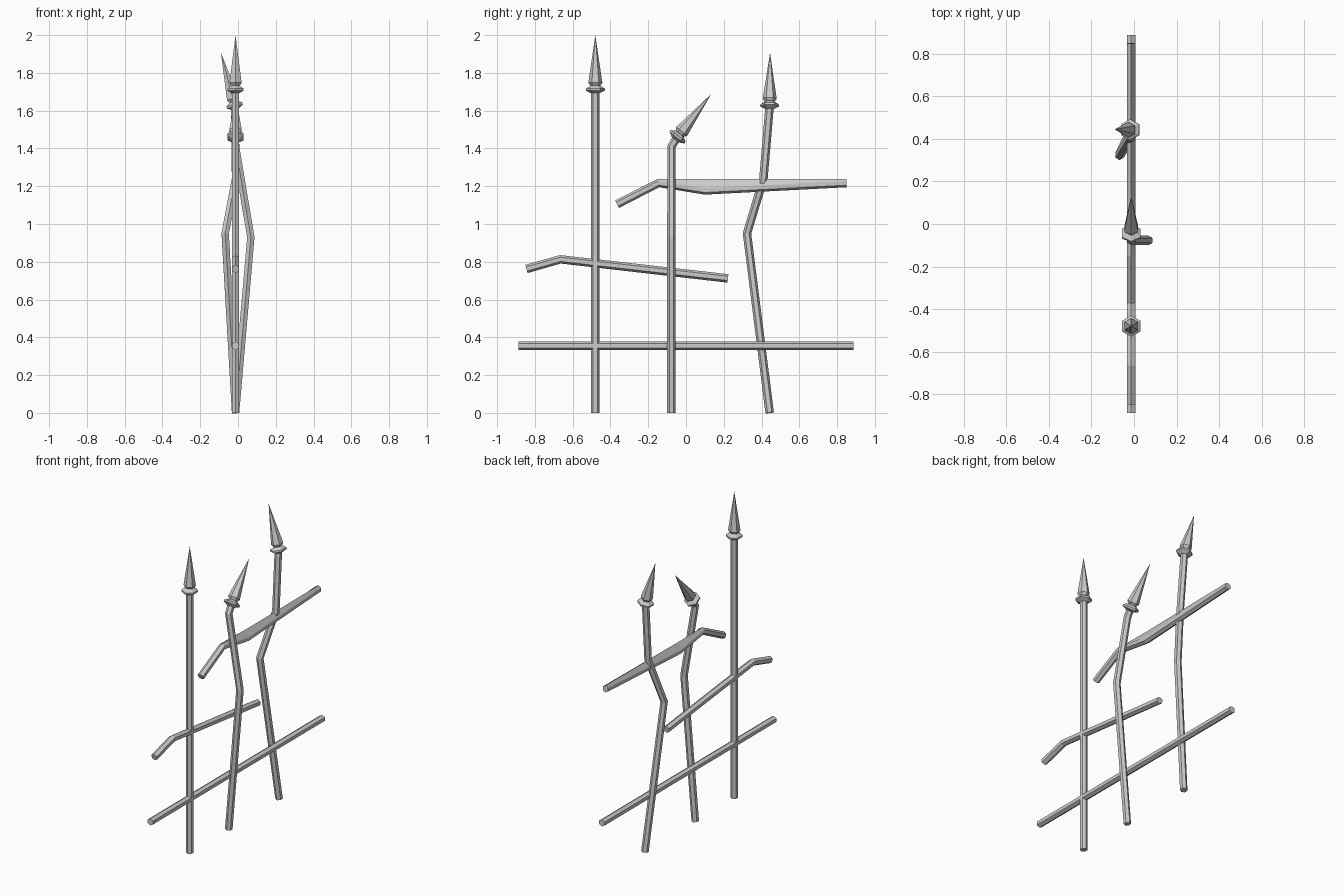
import bpy, bmesh, math
from mathutils import Vector

if "Cube" in bpy.data.objects:
    bpy.data.objects.remove(bpy.data.objects["Cube"])

X0 = -0.013   # fence plane
R = 0.0225    # bar radius


def sweep(name, points, radii, ref, raised=None):
    """Hexagonal tube through points; ref is the direction of the first corner."""
    pts = [Vector(p) for p in points]
    bm = bmesh.new()
    rings = []
    for i, p in enumerate(pts):
        d_in = (p - pts[max(i - 1, 0)]).normalized()
        d_out = (pts[min(i + 1, len(pts) - 1)] - p).normalized()
        t = (d_in + d_out).normalized()
        a = (ref - t * ref.dot(t)).normalized()
        b = t.cross(a)
        ring = []
        for k in range(6):
            ang = k * math.pi / 3
            ring.append(bm.verts.new(p + radii[i] * (a * math.cos(ang) + b * math.sin(ang))))
        rings.append(ring)
    for r0, r1 in zip(rings, rings[1:]):
        for k in range(6):
            n = (k + 1) % 6
            bm.faces.new((r0[k], r0[n], r1[n], r1[k]))
    bm.faces.new(rings[0][::-1])
    bm.faces.new(rings[-1])
    if raised:
        index, z = raised
        rings[index][0].co.z = z
        rings[index][0].co.y = pts[index].y
    bmesh.ops.remove_doubles(bm, verts=bm.verts, dist=0.0001)
    bmesh.ops.recalc_face_normals(bm, faces=bm.faces)
    mesh = bpy.data.meshes.new(name)
    bm.to_mesh(mesh)
    bm.free()
    obj = bpy.data.objects.new(name, mesh)
    bpy.context.collection.objects.link(obj)


# finial profile: radius, distance from the collar centre
FINIAL = [(0.022, -0.02), (0.05, -0.006), (0.05, 0.005), (0.026, 0.02), (0.037, 0.036), (0, 0.288)]


def post(name, path, tip):
    """Bent post ending in a collar and spearhead pointing at tip."""
    Y = Vector((0, 1, 0))
    sweep(name, path, [R] * len(path), Y)
    base = Vector(path[-1])
    d = (Vector(tip) - base).normalized()
    sweep(name + "_spearhead", [base + d * h for r, h in FINIAL], [r for r, h in FINIAL], Y)


def rail(name, yz, raised=None):
    sweep(name, [(X0, y, z) for y, z in yz], [R] * len(yz), Vector((0, 0, 1)), raised)


# posts
post("straight_post", [(X0, -0.48, 0), (X0, -0.48, 1.712)], (X0, -0.48, 2))
post("middle_post", [(X0, -0.077, 0), (0.068, -0.077, 0.93), (X0, -0.077, 1.41), (X0, -0.045, 1.462)],
     (X0, 0.135, 1.69))
post("bent_post", [(X0, 0.443, 0), (-0.068, 0.323, 0.95), (X0, 0.41, 1.24), (-0.018, 0.443, 1.628)],
     (-0.09, 0.445, 1.905))

# rails; the upper one has a web filling its sagging bend
rail("lower_rail", [(-0.888, 0.355), (0.888, 0.355)])
rail("middle_rail", [(-0.845, 0.762), (-0.665, 0.813), (0.222, 0.712)])
rail("upper_rail", [(-0.365, 1.105), (-0.145, 1.217), (0.1, 1.178), (0.85, 1.217)], raised=(2, 1.237))
